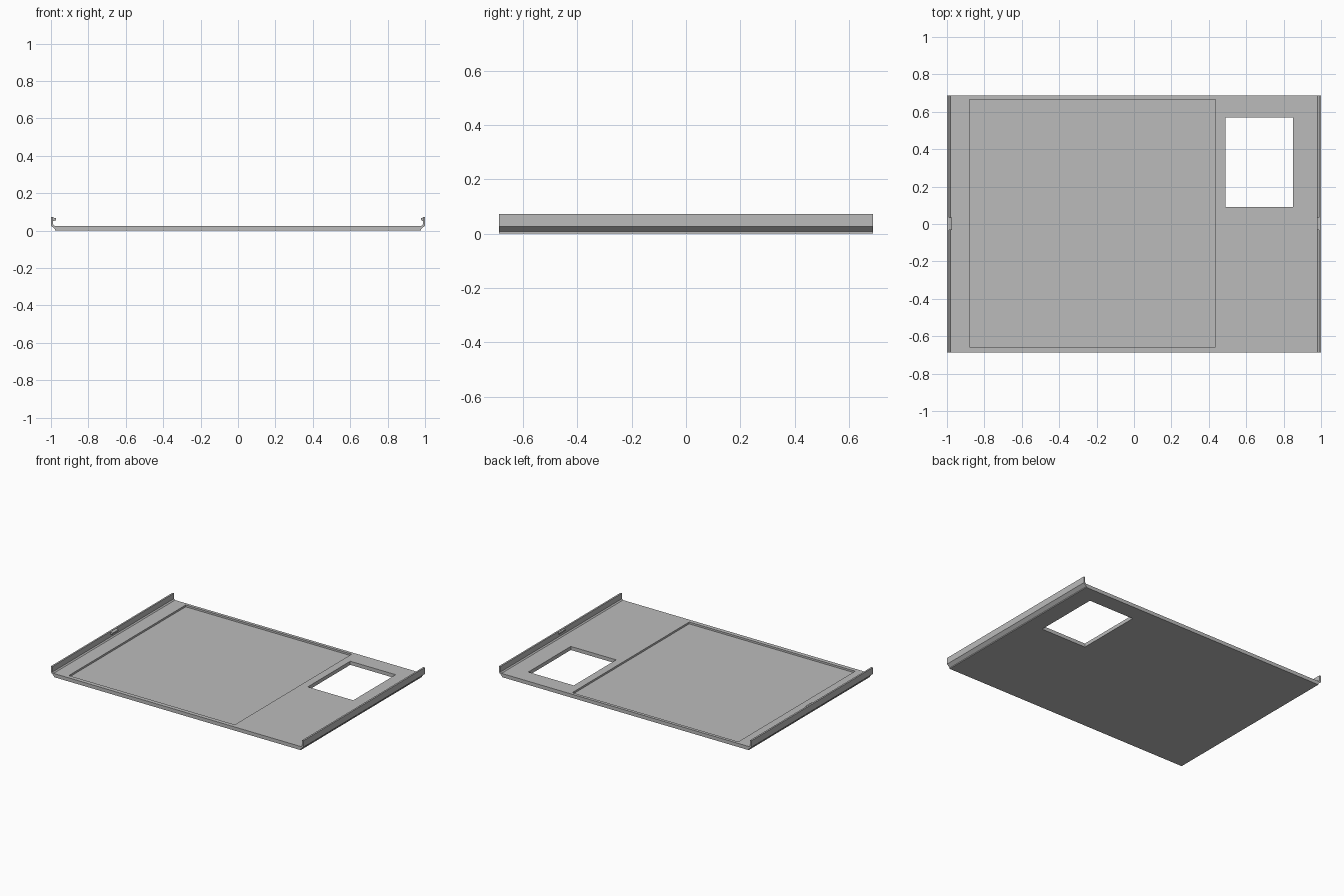
import bpy, bmesh
from mathutils import Vector

cube = bpy.data.objects.get("Cube")
if cube:
    bpy.data.objects.remove(cube, do_unlink=True)

grey = bpy.data.materials.new("plain grey")
grey.use_nodes = True
colour = (0.5, 0.5, 0.5, 1)
grey.diffuse_color = colour
grey.node_tree.nodes["Principled BSDF"].inputs["Base Color"].default_value = colour


def extrude_profile(name, points, y0, y1):
    """Extrude an x-z outline along y."""
    bm = bmesh.new()
    face = bm.faces.new([bm.verts.new((x, y0, z)) for x, z in points])
    side = bmesh.ops.extrude_face_region(bm, geom=[face])["geom"]
    moved = [v for v in side if isinstance(v, bmesh.types.BMVert)]
    bmesh.ops.translate(bm, verts=moved, vec=Vector((0, y1 - y0, 0)))
    bmesh.ops.recalc_face_normals(bm, faces=bm.faces)
    mesh = bpy.data.meshes.new(name)
    bm.to_mesh(mesh)
    bm.free()
    mesh.materials.append(grey)
    obj = bpy.data.objects.new(name, mesh)
    bpy.context.collection.objects.link(obj)
    return obj


def cut_box(target, name, x0, x1, y0, y1, z0, z1):
    """Subtract a box, then discard the cutter."""
    cutter = extrude_profile(name, [(x0, z0), (x1, z0), (x1, z1), (x0, z1)], y0, y1)
    cutter.hide_render = True
    mod = target.modifiers.new(name, "BOOLEAN")
    mod.operation, mod.solver, mod.object = "DIFFERENCE", "EXACT", cutter
    bpy.context.view_layer.objects.active = target
    bpy.ops.object.modifier_apply(modifier=mod.name)
    bpy.data.objects.remove(cutter, do_unlink=True)


HALF_DEPTH, TOP, FLOOR = 0.687, 0.073, 0.026

# Tray: flat plate with chamfered lower corners and upright side walls
half = [(0.978, 0), (0.978, 0.007), (1, 0.027), (1, TOP), (0.988, TOP),
        (0.988, 0.034), (0.98, FLOOR)]
outline = half + [(-x, z) for x, z in reversed(half)]
tray = extrude_profile("tray", outline, -HALF_DEPTH, HALF_DEPTH)

# Shallow square recess and open window
cut_box(tray, "recess_cutter", -0.88, 0.435, -0.657, 0.665, 0.013, 0.2)
cut_box(tray, "window_cutter", 0.49, 0.85, 0.09, 0.57, -0.1, 0.2)

# Snap catches halfway along the walls
for name, sign, tip in (("right_catch", -1, 0.972), ("left_catch", 1, 0.979)):
    catch = [(0.99, 0.05), (tip, 0.056), (tip, 0.066), (0.99, 0.071)]
    extrude_profile(name, [(sign * x, z) for x, z in catch], -0.032, 0.034)
